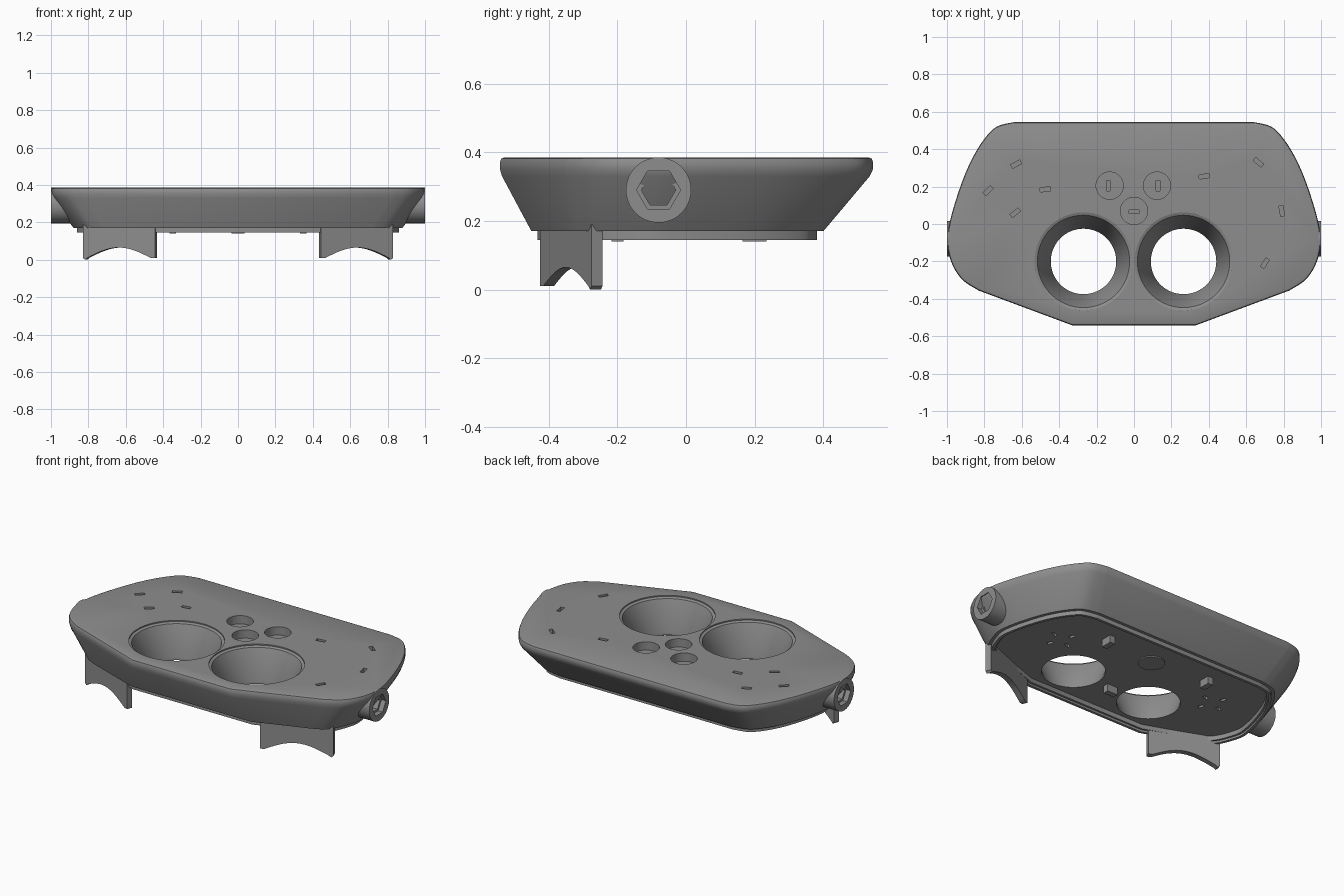
import bpy, bmesh, math
from mathutils import Vector, Matrix

if "Cube" in bpy.data.objects:
    bpy.data.objects.remove(bpy.data.objects["Cube"])

grey = bpy.data.materials.new("plain_grey")
grey.diffuse_color = (0.27, 0.27, 0.27, 1)
grey.use_nodes = True
grey.node_tree.nodes["Principled BSDF"].inputs["Base Color"].default_value = grey.diffuse_color


def make(name, bm):
    bmesh.ops.recalc_face_normals(bm, faces=bm.faces)
    me = bpy.data.meshes.new(name)
    bm.to_mesh(me)
    bm.free()
    me.materials.append(grey)
    ob = bpy.data.objects.new(name, me)
    bpy.context.collection.objects.link(ob)
    return ob


def loft(bm, rings):
    """Skin closed rings of points and cap both ends."""
    vs = [[bm.verts.new(p) for p in r] for r in rings]
    n = len(vs[0])
    for a, b in zip(vs, vs[1:]):
        for i in range(n):
            j = (i + 1) % n
            bm.faces.new((a[i], a[j], b[j], b[i]))
    bm.faces.new(vs[0])
    bm.faces.new(vs[-1])


def turned(bm, x, y, prof, n=64):
    """Round form about a vertical line; prof holds (radius, z)."""
    loft(bm, [[(x + r * math.cos(t * math.tau / n), y + r * math.sin(t * math.tau / n), z)
               for t in range(n)] for r, z in prof])


def box(bm, c, size, angle=0):
    m = Matrix.Translation(c) @ Matrix.Rotation(math.radians(angle), 4, 'Z') @ Matrix.Diagonal((*size, 1))
    bmesh.ops.create_cube(bm, size=1, matrix=m)


def activate(ob):
    bpy.ops.object.select_all(action='DESELECT')
    ob.select_set(True)
    bpy.context.view_layer.objects.active = ob


def cut(ob, bm):
    cutter = make("cutter", bm)
    cutter.hide_render = True
    mod = ob.modifiers.new("cut", 'BOOLEAN')
    mod.operation, mod.solver, mod.object = 'DIFFERENCE', 'EXACT', cutter
    activate(ob)
    bpy.ops.object.modifier_apply(modifier="cut")
    bpy.data.objects.remove(cutter)


def smooth(ob, deg=28):
    activate(ob)
    bpy.ops.object.shade_smooth_by_angle(angle=math.radians(deg))


def outline(corner, pts, steps=4):
    """Mirrored outline: front corner, then a smooth curve along the side."""
    p = [Vector(q) for q in pts]
    p = [p[0]] + p + [p[-1]]
    half = [Vector(corner)]
    for a, b, c, d in zip(p, p[1:], p[2:], p[3:]):
        for k in range(steps):
            t = k / steps
            half.append(0.5 * (2 * b + (c - a) * t + (2 * a - 5 * b + 4 * c - d) * t * t
                               + (3 * b - a - 3 * c + d) * t ** 3))
    half.append(p[-1])
    return half + [Vector((-q.x, q.y)) for q in reversed(half)]


def inset(ring, d):
    out = []
    for i, q in enumerate(ring):
        t = (ring[(i + 1) % len(ring)] - ring[i - 1]).normalized()
        out.append(q + Vector((-t.y, t.x)) * d)
    return out


def at(ring, z):
    return [(q.x, q.y, z) for q in ring]


# Body shell: rounded rim, sloping sides, stepped lip and recessed underside
top = outline((.33, -.542), [(.83, -.356), (.91, -.305), (.96, -.24), (.99, -.16), (.998, -.08),
                             (.985, .01), (.955, .12), (.91, .25), (.86, .36), (.80, .455), (.735, .52), (.64, .545)])
low = outline((.40, -.45), [(.72, -.335), (.79, -.30), (.83, -.25), (.86, -.18), (.88, -.10),
                            (.87, -.01), (.845, .09), (.81, .19), (.77, .27), (.72, .34), (.67, .38), (.58, .40)])
mid = [a.lerp(b, .07) for a, b in zip(top, low)]
bm = bmesh.new()
loft(bm, [at(inset(top, .014), .385), at(inset(top, .004), .381), at(top, .370), at(top, .352),
          at(mid, .330), at(low, .170), at(inset(low, .018), .170), at(inset(low, .018), .145),
          at(inset(low, .034), .145), at(inset(low, .034), .158), at(inset(low, .046), .158),
          at(inset(low, .046), .185)])
body = make("body", bm)

# Two tapered through holes and three round pockets
bm = bmesh.new()
for x in (-.27, .265):
    turned(bm, x, -.2, [(.262, .40), (.262, .378), (.247, .372), (.175, .20), (.175, .12)])
for x, y in ((-.13, .205), (.123, .205), (0, .07)):
    turned(bm, x, y, [(.073, .40), (.073, .335)], 40)
cut(body, bm)

# Narrow slots: in the pocket floors, scattered on the top, and clustered underneath
bm = bmesh.new()
for x, y, a in ((-.137, .205, 90), (.128, .205, 90), (0, .065, 0)):
    box(bm, (x, y, .33), (.055, .02, .05), a)
slots = [(-.63, .32, 28), (-.78, .178, 45), (-.635, .06, 38), (-.475, .185, 8),
         (.375, .255, 8), (.665, .33, -40), (.79, .07, -80), (.7, -.21, 58)]
for x, y, a in slots:
    box(bm, (x, y, .385), (.055, .022, .06), a)
for s in (-1, 1):
    for k in range(4):
        t = math.radians(20 + 90 * k)
        box(bm, (s * .54 + .07 * math.cos(t), .02 + .07 * math.sin(t), .185), (.035, .018, .05), 20 + 90 * k)
cut(body, bm)
smooth(body)

# Underside locating tabs and round cover
bm = bmesh.new()
for x, y, w, d in ((-.35, .2, .035, .07), (.35, .2, .035, .07), (0, -.2, .07, .035)):
    box(bm, (x, y, .165), (w, d, .05))
make("locating_tabs", bm)
bm = bmesh.new()
turned(bm, 0, .15, [(.075, .19), (.075, .178)], 12)
make("underside_cover", bm)

for s, side in ((-1, "left"), (1, "right")):
    # Side boss with a hexagonal socket
    def ring(x, r, n):
        return [(s * x, -.08 + r * math.cos(i * math.tau / n), .29 + r * math.sin(i * math.tau / n))
                for i in range(n)]
    bm = bmesh.new()
    loft(bm, [ring(.80, .095, 48), ring(1.0, .095, 48)])
    boss = make(side + "_boss", bm)
    bm = bmesh.new()
    loft(bm, [ring(1.02, .064, 6), ring(.97, .064, 6), ring(.97, .05, 6), ring(.93, .05, 6)])
    cut(boss, bm)
    smooth(boss)

    # Arched foot plate set along the slanted front edge
    a, b = Vector((.445, -.425)), Vector((.83, -.275))
    along = (b - a).normalized()
    back = Vector((-along.y, along.x)) * .034
    prof = [(0, .19), (0, .01), (.06, .01)]
    prof += [(.06 + .88 * k / 16, .01 + .055 * math.sin(math.pi * k / 16)) for k in range(1, 16)]
    prof += [(.94, .01), (.97, 0), (1, .01), (1, .19)]
    bm = bmesh.new()
    sides = []
    for off in (Vector((0, 0)), back):
        pts = [(a.lerp(b, u) + off, z) for u, z in prof]
        sides.append([(s * q.x, q.y, z) for q, z in pts])
    loft(bm, sides)
    smooth(make(side + "_foot", bm))
